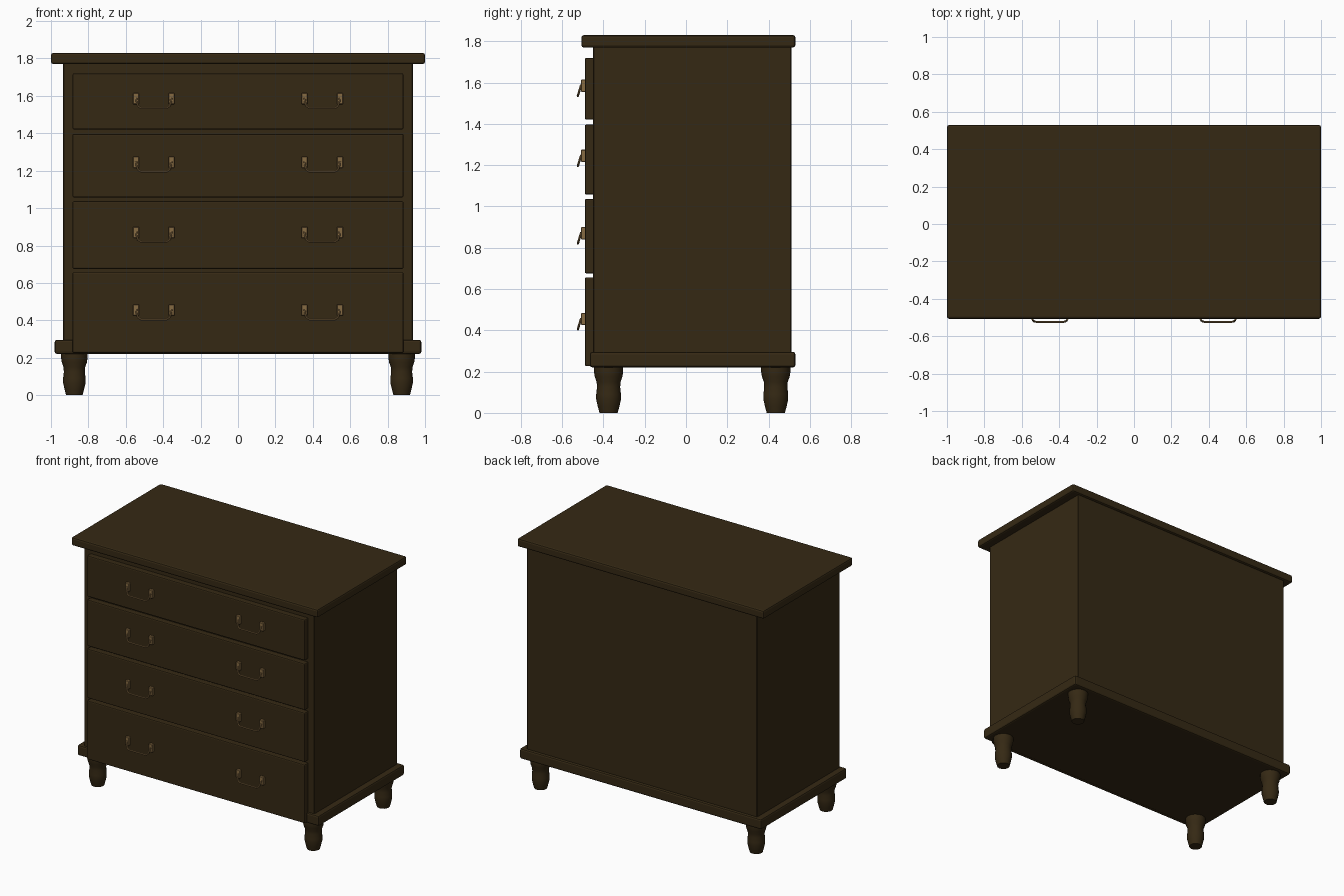
import bpy, bmesh, math
from mathutils import Vector

if "Cube" in bpy.data.objects:
    bpy.data.objects.remove(bpy.data.objects["Cube"])


def material(name, rgb):
    m = bpy.data.materials.new(name)
    m.diffuse_color = (*rgb, 1)
    m.use_nodes = True
    m.node_tree.nodes["Principled BSDF"].inputs["Base Color"].default_value = m.diffuse_color
    return m


WOOD = material("dark wood", (0.036, 0.022, 0.007))
BRASS = material("aged brass", (0.24, 0.145, 0.055))


def finish(name, bm, mat, smooth=False):
    bmesh.ops.recalc_face_normals(bm, faces=bm.faces[:])
    me = bpy.data.meshes.new(name)
    bm.to_mesh(me)
    bm.free()
    me.materials.append(mat)
    ob = bpy.data.objects.new(name, me)
    bpy.context.collection.objects.link(ob)
    if smooth:
        bpy.ops.object.select_all(action='DESELECT')
        ob.select_set(True)
        bpy.context.view_layer.objects.active = ob
        bpy.ops.object.shade_smooth_by_angle(angle=math.radians(40))
    return ob


def box(name, x, y, z, mat=WOOD, bevel=0.0, segments=2):
    bm = bmesh.new()
    bmesh.ops.create_cube(bm, size=1)
    for v in bm.verts:
        v.co = [a + (b - a) * (c + 0.5) for (a, b), c in zip((x, y, z), v.co)]
    if bevel:
        bmesh.ops.bevel(bm, geom=bm.edges[:], offset=bevel, segments=segments,
                        profile=0.5, affect='EDGES')
    return finish(name, bm, mat)


def turned(name, x, y, profile, mat, sides=16):
    bm = bmesh.new()
    rings = [[bm.verts.new((x + r * math.cos(a), y + r * math.sin(a), z))
              for a in [math.tau * i / sides for i in range(sides)]] for r, z in profile]
    for lo, hi in zip(rings, rings[1:]):
        for i in range(sides):
            j = (i + 1) % sides
            bm.faces.new((lo[i], lo[j], hi[j], hi[i]))
    bm.faces.new(rings[0][::-1])
    bm.faces.new(rings[-1])
    return finish(name, bm, mat, smooth=True)


def tube(name, points, radius, mat, sides=8):
    # Planar path with mitred joints
    pts = [Vector(p) for p in points]
    normal = (pts[1] - pts[0]).cross(pts[2] - pts[1]).normalized()
    bm = bmesh.new()
    rings = []
    for i, p in enumerate(pts):
        a = (p - pts[max(i - 1, 0)]).normalized()
        b = (pts[min(i + 1, len(pts) - 1)] - p).normalized()
        t = (a + b).normalized()
        side = normal.cross(t)
        rings.append([bm.verts.new(p + radius * (math.cos(q) * side + math.sin(q) * normal))
                      for q in [math.tau * k / sides for k in range(sides)]])
    for lo, hi in zip(rings, rings[1:]):
        for i in range(sides):
            j = (i + 1) % sides
            bm.faces.new((lo[i], lo[j], hi[j], hi[i]))
    bm.faces.new(rings[0][::-1])
    bm.faces.new(rings[-1])
    return finish(name, bm, mat, smooth=True)


# Carcass, top and plinth
box("cabinet_body", (-0.935, 0.935), (-0.45, 0.51), (0.25, 1.78), bevel=0.004, segments=1)
box("top_board", (-1, 1), (-0.507, 0.53), (1.77, 1.83), bevel=0.012)
box("base_plinth", (-0.98, 0.98), (-0.465, 0.53), (0.22, 0.296), bevel=0.012)

# Turned feet
FOOT = [(0.044, 0), (0.052, 0.03), (0.06, 0.065), (0.06, 0.09), (0.056, 0.125),
        (0.058, 0.15), (0.067, 0.175), (0.071, 0.2), (0.071, 0.225)]
for side, x in (("left", -0.875), ("right", 0.875)):
    for end, y in (("front", -0.375), ("back", 0.435)):
        turned(f"{end}_{side}_foot", x, y, FOOT, WOOD)

# Drawers, each with two drop handles: bottom, top, plate centre height
DRAWERS = [(0.226, 0.657, 0.455), (0.675, 1.037, 0.87),
           (1.057, 1.397, 1.245), (1.42, 1.72, 1.585)]
for n, (z0, z1, h) in enumerate(DRAWERS, 1):
    box(f"drawer_{n}", (-0.885, 0.885), (-0.49, -0.44), (z0, z1), bevel=0.008)
    for side, cx in (("left", -0.45), ("right", 0.45)):
        for s in (-1, 1):
            px = cx + s * 0.095
            box(f"drawer_{n}_{side}_handle_plate", (px - 0.016, px + 0.016),
                (-0.508, -0.487), (h - 0.03, h + 0.03), BRASS, 0.003, 1)
        half = [(0.094, -0.508, 0.004), (0.091, -0.514, -0.02),
                (0.084, -0.521, -0.04), (0.068, -0.525, -0.05)]
        path = [(cx - x, y, h + z) for x, y, z in half]
        path += [(cx + x, y, h + z) for x, y, z in reversed(half)]
        # The bail hangs in one slanted plane
        path = [(x, -0.509 + (z - h) * 0.3, z) for x, y, z in path]
        tube(f"drawer_{n}_{side}_handle_bail", path, 0.0055, BRASS)
